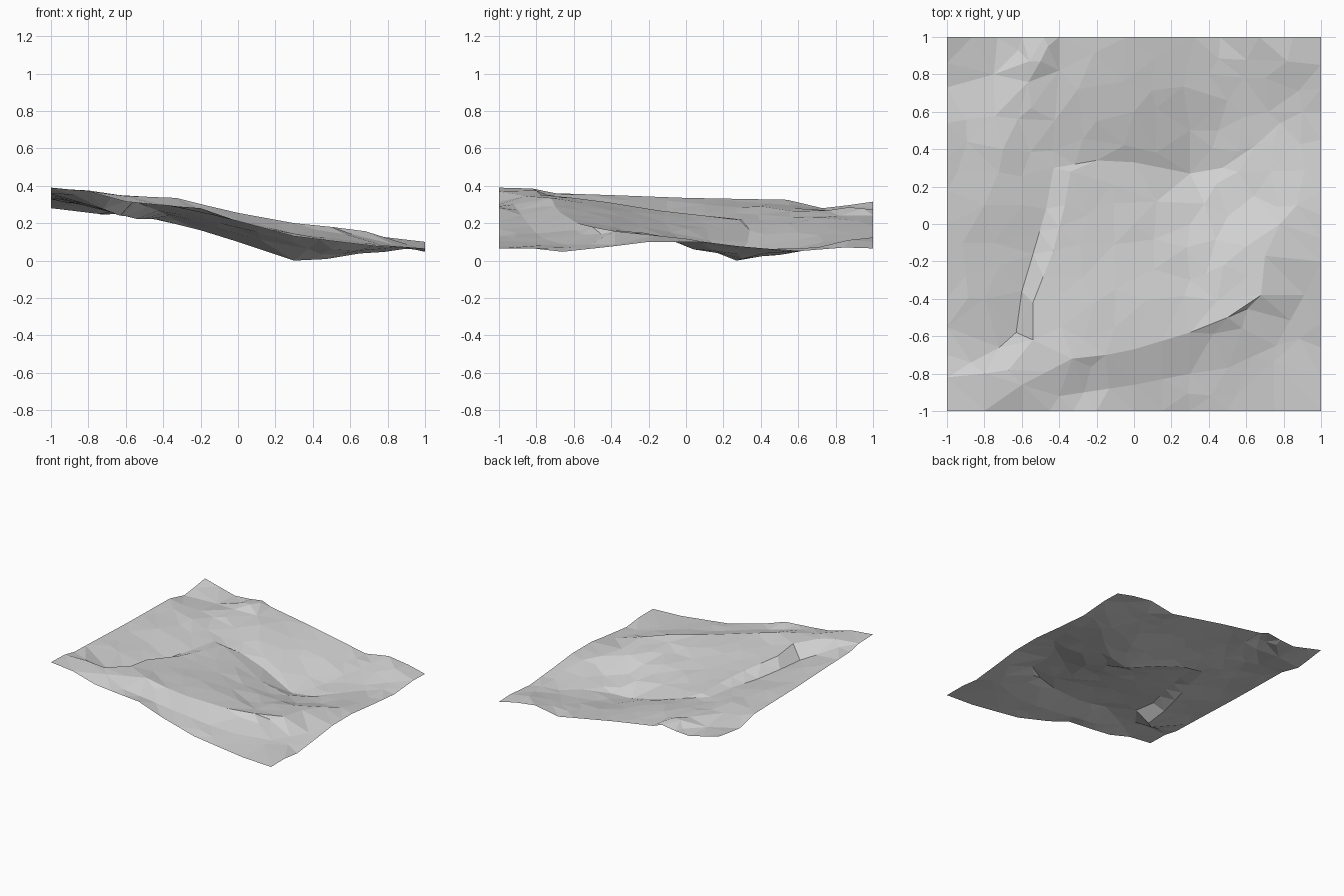
import bpy, bmesh, random
from mathutils import Vector
from mathutils.geometry import delaunay_2d_cdt

if "Cube" in bpy.data.objects:
    bpy.data.objects.remove(bpy.data.objects["Cube"])

random.seed(4)

# Border profiles: (position along edge, height)
west = [(-1, .39), (-.82, .385), (-.7, .36), (-.4, .35), (0, .335), (.54, .325), (.73, .28), (.86, .295), (1, .315)]
east = [(-1, .065), (-.82, .065), (-.66, .047), (-.4, .075), (-.2, .1), (.05, .1), (.3, .075), (.6, .05), (.85, .07), (1, .065)]
south = [(-1, .39), (-.8, .37), (-.6, .315), (-.45, .3), (-.2, .28), (0, .21), (.3, .13), (.5, .105), (.75, .075), (1, .065)]
north = [(-1, .315), (-.73, .246), (-.6, .255), (-.48, .272), (-.4, .242), (-.04, .183), (.32, .115), (.46, .088), (.67, .124), (.85, .1), (1, .065)]

# Break lines of the land: (x, y, height)
cliff_top = [(-.8, -.8, .375), (-.67, -.78, .352), (-.54, -.62, .337), (-.54, -.42, .312),
             (-.43, -.14, .267), (-.37, .1, .24), (-.34, .28, .218)]
cliff_foot = [(-.87, -.74, .35), (-.72, -.66, .275), (-.63, -.58, .24), (-.6, -.36, .238),
              (-.54, -.16, .222), (-.47, .08, .222), (-.43, .3, .22)]
channel = [(-.43, .3, .22), (-.2, .34, .162), (0, .33, .1), (.3, .27, 0), (.47, .3, .008),
           (.65, .42, .038), (.78, .54, .046)]
crest = [(-.6, -.86, .345), (-.33, -.72, .335), (-.15, -.7, .29), (0, -.67, .255), (.3, -.58, .2),
         (.5, -.5, .18), (.68, -.38, .157), (.7, -.17, .135), (.78, 0, .117), (.87, .1, .1)]
crest_foot = [(-.4, -.92, .3), (0, -.86, .215), (.3, -.8, .145), (.5, -.77, .12),
              (.76, -.65, .085), (.91, -.38, .085)]
knoll = [(-.56, .87, .283), (-.5, .87, .285), (-.46, .95, .278)]
# Loose heights on the open ground
ground = [(0, 0, .17), (-.1, -.35, .24), (.3, -.3, .15), (.48, -.22, .148), (.6, -.12, .128), (.5, .04, .06),
          (.3, 0, .095), (.64, .15, .052), (.12, .12, .11), (-.8, -.4, .3), (-.8, .1, .3), (-.7, .4, .29),
          (-.55, .62, .265), (-.75, .8, .25), (-.3, .72, .23), (-.62, .93, .25), (-.4, .82, .24),
          (-.2, .55, .195), (0, .6, .15), (.3, .5, .045), (.45, .5, .03), (.5, .66, .058), (.4, .8, .085),
          (.7, .78, .085), (.82, .87, .11), (.72, .6, .05), (.9, .6, .065)]

pts, edges = [], []


def add_line(line, step=.16):
    """Resample a break line and keep its segments as mesh edges."""
    line = [Vector(p) for p in line]
    first = len(pts)
    pts.append(line[0])
    for a, b in zip(line, line[1:]):
        n = max(1, round((b - a).length / step))
        pts.extend(a + (b - a) * (i / n) for i in range(1, n + 1))
    edges.extend((i, i + 1) for i in range(first, len(pts) - 1))


for x, prof in ((-1, west), (1, east)):
    add_line([(x, t, z) for t, z in prof])
for y, prof in ((-1, south), (1, north)):
    add_line([(t, y, z) for t, z in prof])
for line in (cliff_top, cliff_foot, channel, crest, crest_foot, knoll):
    add_line(line)
pts.extend(Vector(p) for p in ground)
fixed = len(pts)

# Irregular free points fill the gaps
for i in range(12):
    for j in range(12):
        p = Vector((-.92 + i * .167 + random.uniform(-.04, .04),
                    -.92 + j * .167 + random.uniform(-.04, .04), .15))
        if max(abs(p.x), abs(p.y)) < .95 and all((p.xy - q.xy).length > .085 for q in pts):
            pts.append(p)

# Triangulate and let the free points settle between the known heights
co, _, tris, orig, _, _ = delaunay_2d_cdt([p.xy for p in pts], edges, [], 0, 1e-5)
z, free = [], []
for i, src in enumerate(orig):
    known = [k for k in src if k < fixed]
    z.append(pts[known[0]].z if known else .15)
    if not known:
        free.append(i)
near = [set() for _ in co]
for t in tris:
    for a in t:
        near[a].update(b for b in t if b != a)
for _ in range(150):
    for i in free:
        w = [(1 / max((co[i] - co[n]).length, .01), z[n]) for n in near[i]]
        z[i] = sum(a * b for a, b in w) / sum(a for a, _ in w)

# Terrain sheet, flat shaded
mesh = bpy.data.meshes.new("terrain")
bm = bmesh.new()
vs = [bm.verts.new((c.x, c.y, h)) for c, h in zip(co, z)]
for t in tris:
    f = bm.faces.new([vs[i] for i in t])
    f.normal_update()
    if f.normal.z < 0:
        f.normal_flip()
bm.to_mesh(mesh)
bm.free()
terrain = bpy.data.objects.new("terrain", mesh)
bpy.context.collection.objects.link(terrain)
mat = bpy.data.materials.new("light grey")
mat.diffuse_color = (.65, .65, .65, 1)
mat.use_nodes = True
mat.node_tree.nodes["Principled BSDF"].inputs["Base Color"].default_value = mat.diffuse_color
mesh.materials.append(mat)
